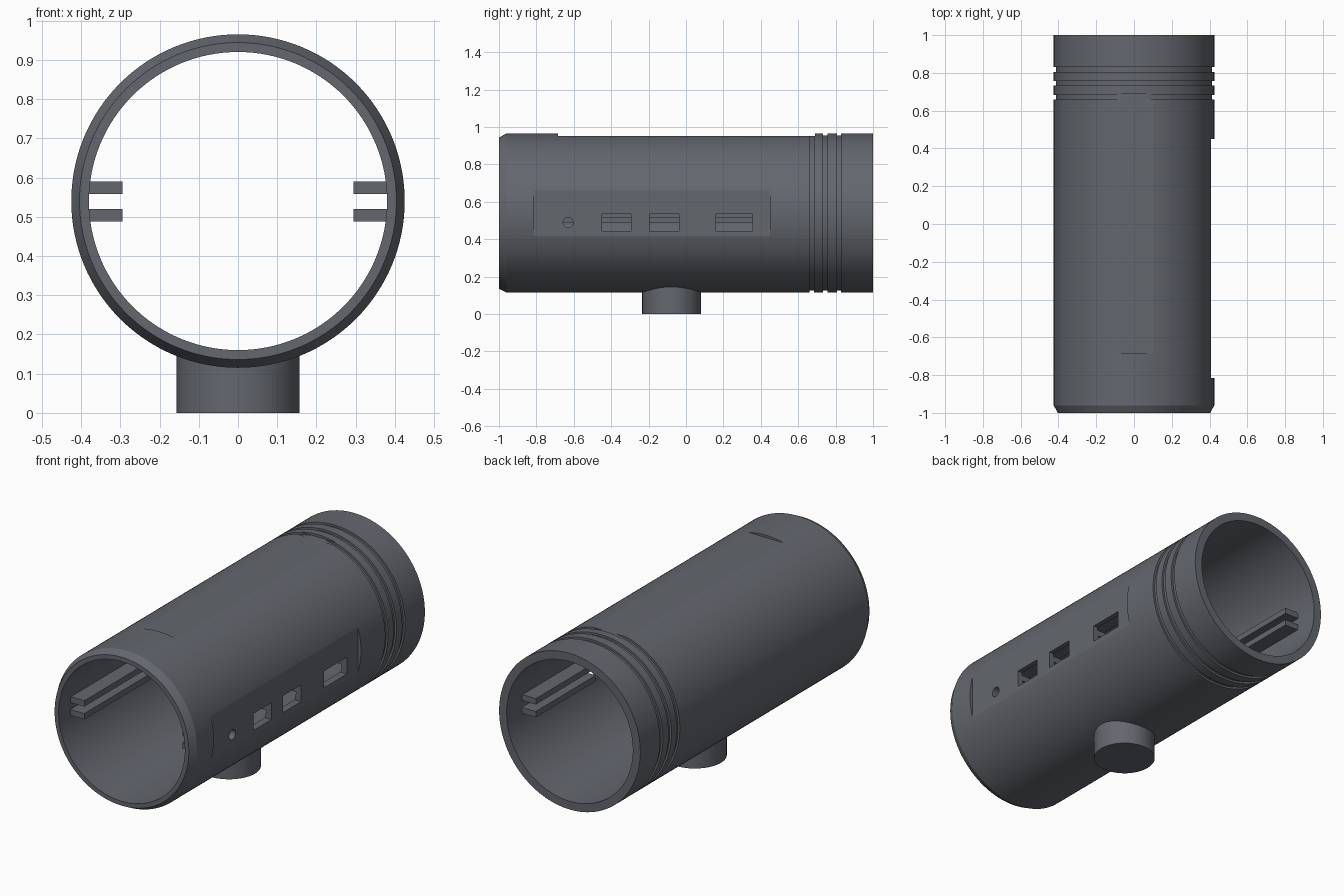
import bpy, bmesh, math
from mathutils import Matrix

default = bpy.data.objects.get("Cube")
if default:
    bpy.data.objects.remove(default, do_unlink=True)

AXIS_Z = 0.54        # height of the tube's axis
R_OUT, R_IN = 0.425, 0.38
SEGMENTS = 128

grey = bpy.data.materials.new("slate grey")
grey.use_nodes = True
colour = (0.125, 0.135, 0.155, 1)
grey.diffuse_color = colour
grey.node_tree.nodes["Principled BSDF"].inputs["Base Color"].default_value = colour


def finish(bm, name):
    bmesh.ops.recalc_face_normals(bm, faces=bm.faces)
    mesh = bpy.data.meshes.new(name)
    bm.to_mesh(mesh)
    bm.free()
    mesh.materials.append(grey)
    obj = bpy.data.objects.new(name, mesh)
    bpy.context.collection.objects.link(obj)
    return obj


def box(name, x, y, z):
    """Box from (low, high) pairs."""
    bm = bmesh.new()
    bmesh.ops.create_cube(bm, size=1)
    for v in bm.verts:
        v.co = [(a + b) / 2 + c * (b - a) for (a, b), c in zip((x, y, z), v.co)]
    return finish(bm, name)


def cylinder(name, radius, depth, matrix, segments):
    bm = bmesh.new()
    bmesh.ops.create_cone(bm, cap_ends=True, segments=segments, radius1=radius,
                          radius2=radius, depth=depth, matrix=matrix)
    return finish(bm, name)


def revolve(name, profile):
    """Turn a closed (radius, y) profile around the tube axis."""
    bm = bmesh.new()
    rings = []
    for i in range(SEGMENTS):
        a = 2 * math.pi * i / SEGMENTS
        rings.append([bm.verts.new((r * math.cos(a), y, AXIS_Z + r * math.sin(a)))
                      for r, y in profile])
    n = len(profile)
    for i in range(SEGMENTS):
        p, q = rings[i], rings[(i + 1) % SEGMENTS]
        for j in range(n):
            k = (j + 1) % n
            bm.faces.new((p[j], p[k], q[k], q[j]))
    return finish(bm, name)


def activate(obj):
    bpy.ops.object.select_all(action="DESELECT")
    obj.select_set(True)
    bpy.context.view_layer.objects.active = obj


def cut(obj, cutters):
    activate(obj)
    for cutter in cutters:
        mod = obj.modifiers.new("cut", "BOOLEAN")
        mod.operation = "DIFFERENCE"
        mod.solver = "EXACT"
        mod.object = cutter
        bpy.ops.object.modifier_apply(modifier=mod.name)


def smooth(obj):
    activate(obj)
    bpy.ops.object.shade_smooth_by_angle(angle=math.radians(10))


# Tube: chamfered front rim and three ring grooves near the back
profile = [(R_IN, -1), (0.404, -1), (R_OUT, -0.96)]
for start in (0.66, 0.732, 0.806):
    end = start + 0.024
    profile += [(R_OUT, start), (0.414, start), (0.414, end), (R_OUT, end)]
profile += [(R_OUT, 1), (R_IN, 1)]
tube = revolve("tube_shell", profile)

# Shallow flats on the top and on the left side
flats = [box("top_flat_cutter", (-0.3, 0.3), (-0.685, 0.69), (AXIS_Z + 0.412, 1.2)),
         box("side_flat_cutter", (0.407, 0.6), (-0.815, 0.45), (0.3, 0.8))]

# Port openings and a round hole, reaching in through the lower rail
reach = (0.25, 0.6)
ports = [box("port_cutter", reach, span, (0.444, 0.535))
         for span in ((-0.45, -0.295), (-0.195, -0.038), (0.16, 0.355))]
turn = Matrix.Translation((0.425, -0.63, 0.49)) @ Matrix.Rotation(math.pi / 2, 4, "Y")
ports.append(cylinder("round_hole_cutter", 0.027, 0.35, turn, 32))

cut(tube, flats + ports)
smooth(tube)

# Paired board rails along both inner walls
for side, sign in (("left", 1), ("right", -1)):
    for level, z in (("lower", (0.488, 0.52)), ("upper", (0.558, 0.59))):
        xs = sorted((sign * 0.295, sign * 0.386))
        rail = box(f"{side}_{level}_rail", xs, (-0.9, 0.87), z)
        if (side, level) == ("left", "lower"):
            cut(rail, ports)

# Mounting post underneath
post = cylinder("mounting_post", 0.157, 0.15, Matrix.Translation((0, -0.077, 0.075)), 64)
smooth(post)

for cutter in flats + ports:
    bpy.data.objects.remove(cutter, do_unlink=True)
